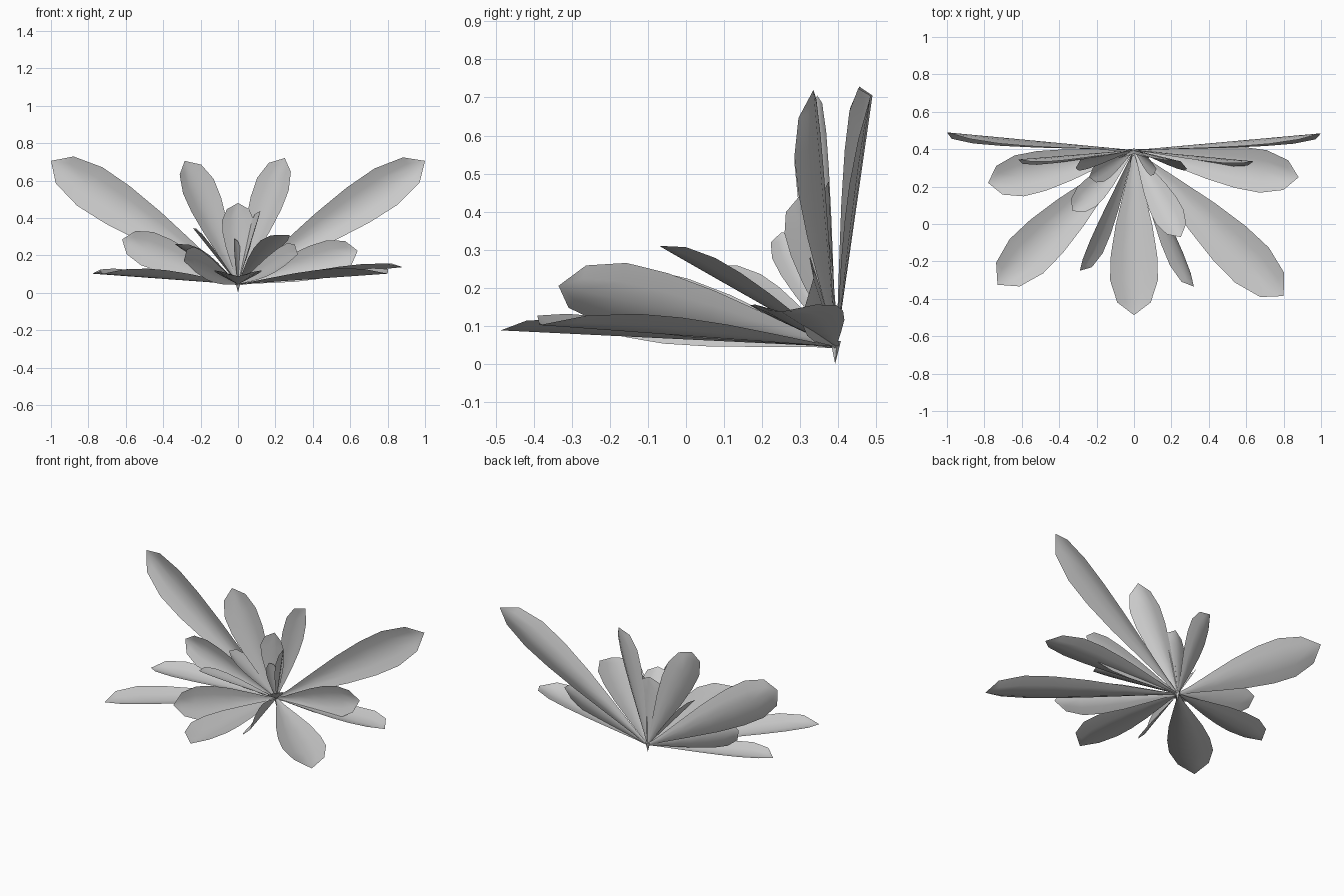
import bpy, bmesh
from mathutils import Vector

if "Cube" in bpy.data.objects:
    bpy.data.objects.remove(bpy.data.objects["Cube"])

BASE = Vector((0, 0.395, 0.045))
# leaf outline: position along the length, share of the half width
ROWS = [(0.0, 0.06), (0.1, 0.17), (0.27, 0.46), (0.46, 0.77), (0.64, 0.97),
        (0.79, 1.0), (0.925, 0.7), (1.0, 0.0)]
COLS = (-1, -0.5, 0, 0.5, 1)


def leaf(name, tip, half, face, cup=0.32):
    """Cupped leaf from the shared base to the tip; its hollow looks along face."""
    d = Vector(tip) - BASE
    side = d.cross(Vector(face)).normalized()
    n = side.cross(d).normalized()
    bm = bmesh.new()
    prev = None
    for t, w in ROWS:
        c = BASE + d * t
        if w == 0:
            row = [bm.verts.new(c)] * len(COLS)
        else:
            row = [bm.verts.new(c + side * (u * w * half)
                                + n * (cup * half * w * abs(u) ** 1.5)) for u in COLS]
        if prev:
            for i in range(len(COLS) - 1):
                f = [prev[i], prev[i + 1], row[i + 1], row[i]]
                bm.faces.new(f if w else f[:3])
        prev = row
    for f in bm.faces:
        f.smooth = True
    me = bpy.data.meshes.new(name)
    bm.to_mesh(me)
    bm.free()
    bpy.context.collection.objects.link(bpy.data.objects.new(name, me))


UP = (0, 0, 1)
FRONT = (0, -1, 0)

# low spreading leaves
leaf("low_leaf_front", (0, -0.487, 0.088), 0.128, UP)
leaf("low_leaf_front_left", (-0.73, -0.325, 0.1), 0.128, UP)
leaf("low_leaf_front_right", (0.8, -0.385, 0.102), 0.13, UP)
leaf("low_leaf_left", (-0.78, 0.22, 0.102), 0.112, UP)
leaf("low_leaf_right", (0.88, 0.25, 0.137), 0.115, UP)

# large rising leaves at the back
leaf("large_leaf_left", (-1.0, 0.49, 0.705), 0.123, FRONT)
leaf("large_leaf_right", (1.0, 0.485, 0.705), 0.115, FRONT)

# upright leaves
leaf("upright_leaf_left", (-0.285, 0.345, 0.705), 0.1, (0.45, -0.88, 0))
leaf("upright_leaf_right", (0.25, 0.335, 0.72), 0.097, (-0.36, -0.9, 0))
leaf("upright_leaf_centre", (0, 0.375, 0.48), 0.085, FRONT)

# middle side leaves
leaf("side_leaf_left", (-0.62, 0.345, 0.285), 0.095, (0, -1, 0.1))
leaf("side_leaf_right", (0.64, 0.335, 0.225), 0.095, (0, -1, 0.1))

# leaves turned on edge towards the front
leaf("turned_leaf_left", (-0.29, -0.25, 0.17), 0.1, (0.9, 0, 0.35))
leaf("turned_leaf_right", (0.32, -0.335, 0.205), 0.093, (-0.9, 0, 0.4))

# inner rising leaves
leaf("inner_leaf_left", (-0.33, 0.07, 0.26), 0.072, UP)
leaf("inner_leaf_right", (0.25, -0.07, 0.31), 0.083, UP)

# small heart leaves
leaf("heart_leaf_right", (0.12, 0.295, 0.437), 0.056, (-1, -0.2, 0))
leaf("heart_leaf_left", (-0.24, 0.25, 0.345), 0.058, (0.78, 0, 0.62))
leaf("heart_leaf_front", (-0.02, 0.345, 0.29), 0.036, (1, -0.5, 0))

# short root point
bpy.ops.mesh.primitive_cone_add(vertices=5, radius1=0.0, radius2=0.015, depth=0.06,
                                location=(0, 0.392, 0.03))
bpy.context.object.name = "root"
